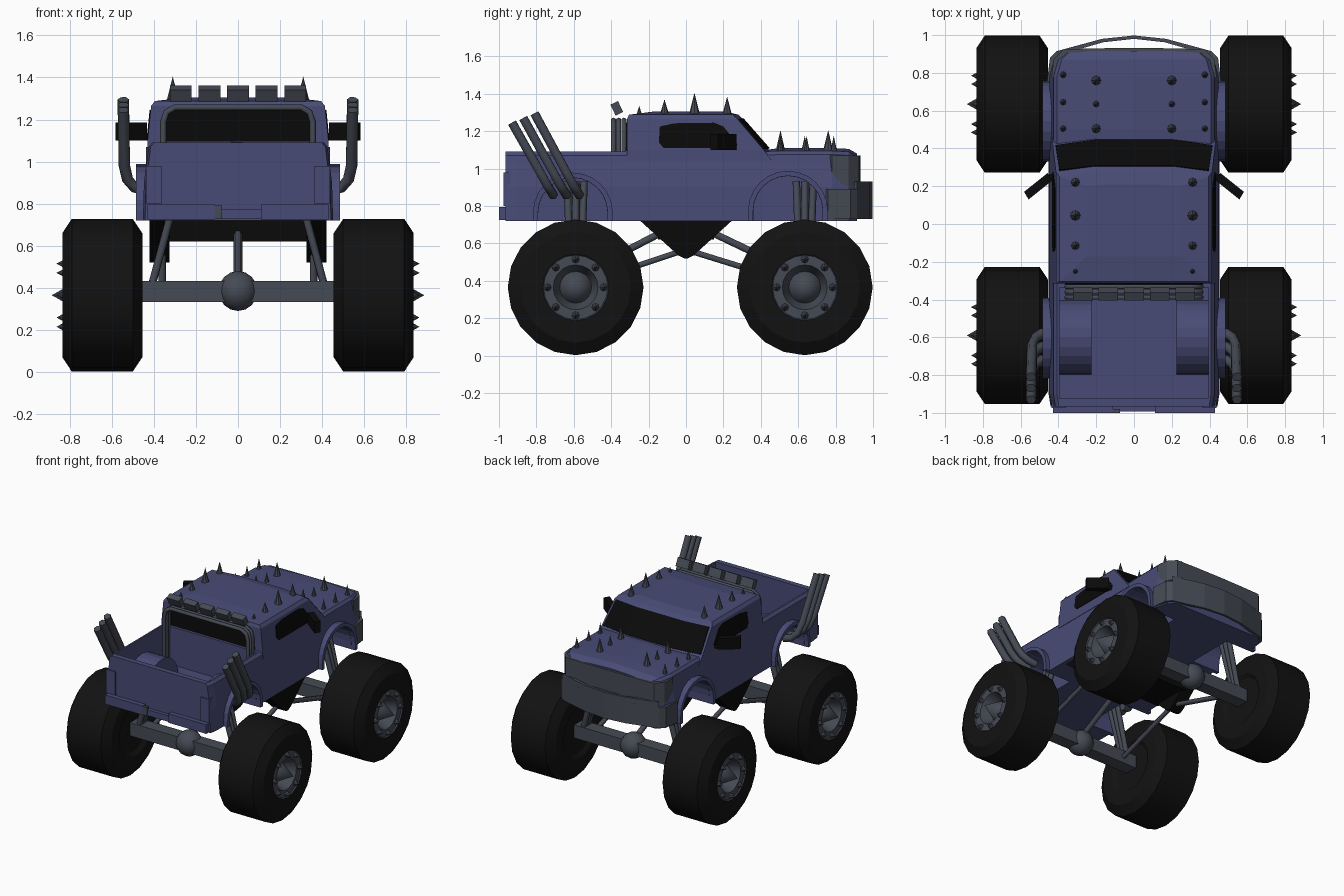
import bpy, bmesh, math
from math import pi, cos, sin
from mathutils import Matrix, Vector

if "Cube" in bpy.data.objects:
    bpy.data.objects.remove(bpy.data.objects["Cube"])


def material(name, rgb):
    m = bpy.data.materials.new(name)
    m.diffuse_color = (*rgb, 1)
    m.use_nodes = True
    m.node_tree.nodes["Principled BSDF"].inputs["Base Color"].default_value = m.diffuse_color
    return m


BLUE = material("dusty_blue_paint", (0.066, 0.071, 0.18))
GREY = material("steel_grey", (0.06, 0.068, 0.088))
TYRE = material("tyre_black", (0.006, 0.006, 0.006))
BLACK = material("glass_black", (0.003, 0.003, 0.003))


def finish(name, bm, *mats, smooth=None):
    bmesh.ops.remove_doubles(bm, verts=bm.verts, dist=1e-5)
    bmesh.ops.recalc_face_normals(bm, faces=bm.faces)
    me = bpy.data.meshes.new(name)
    bm.to_mesh(me)
    bm.free()
    ob = bpy.data.objects.new(name, me)
    bpy.context.collection.objects.link(ob)
    for m in mats:
        me.materials.append(m)
    if smooth:
        bpy.ops.object.select_all(action='DESELECT')
        ob.select_set(True)
        bpy.context.view_layer.objects.active = ob
        bpy.ops.object.shade_smooth_by_angle(angle=math.radians(smooth))
    return ob


def loft(name, rings, mat):
    bm = bmesh.new()
    vs = [[bm.verts.new(p) for p in r] for r in rings]
    n = len(vs[0])
    for a, b in zip(vs, vs[1:]):
        for i in range(n):
            bm.faces.new((a[i], a[(i + 1) % n], b[(i + 1) % n], b[i]))
    bm.faces.new(vs[0])
    bm.faces.new(vs[-1])
    return finish(name, bm, mat)


def prism(name, pts, axis, a, b, mat):
    """Extrude a 2D outline along x (pts are y,z) or z (pts are x,y)."""
    put = (lambda p, t: (t, p[0], p[1])) if axis == 'x' else (lambda p, t: (p[0], p[1], t))
    return loft(name, [[put(p, t) for p in pts] for t in (a, b)], mat)


def box(name, c, size, mat, tilt=0):
    bm = bmesh.new()
    bmesh.ops.create_cube(bm, size=1, matrix=Matrix.Translation(c) @ Matrix.Rotation(tilt, 4, 'X')
                          @ Matrix.Diagonal((*size, 1)))
    return finish(name, bm, mat)


def spike(name, base, r, h, rot=0):
    bm = bmesh.new()
    bmesh.ops.create_cone(bm, cap_ends=True, segments=8, radius1=r, radius2=0, depth=h,
                          matrix=Matrix.Translation(base) @ Matrix.Rotation(rot, 4, 'Y')
                          @ Matrix.Translation((0, 0, h / 2)))
    return finish(name, bm, GREY)


def tube(name, pts, r, mat=GREY):
    cu = bpy.data.curves.new(name, 'CURVE')
    cu.dimensions = '3D'
    cu.bevel_depth, cu.bevel_resolution, cu.use_fill_caps = r, 1, True
    sp = cu.splines.new('POLY')
    sp.points.add(len(pts) - 1)
    for q, p in zip(sp.points, pts):
        q.co = (*p, 1)
    cu.materials.append(mat)
    ob = bpy.data.objects.new(name, cu)
    bpy.context.collection.objects.link(ob)
    bpy.ops.object.select_all(action='DESELECT')
    ob.select_set(True)
    bpy.context.view_layer.objects.active = ob
    bpy.ops.object.convert(target='MESH')


def boolean(ob, other, op):
    m = ob.modifiers.new("cut", 'BOOLEAN')
    m.object, m.operation, m.solver = other, op, 'EXACT'
    bpy.context.view_layer.objects.active = ob
    bpy.ops.object.modifier_apply(modifier=m.name)
    bpy.data.objects.remove(other)


def arc(cy, cz, r, zb):
    mid = [(cy + r * cos(pi * i / 12), cz + r * sin(pi * i / 12)) for i in range(13)]
    return [(cy + r, zb)] + mid + [(cy - r, zb)]


def strip(name, half, t, z0, z1, mat):
    """Wrap-around band: half outline from the side to the middle, mirrored."""
    outer = half + [(-x, y) for x, y in half[-2::-1]]
    inner = [(x * (1 - t / 0.43), y - t) for x, y in outer]
    return prism(name, outer + inner[::-1], 'z', z0, z1, mat)


# Body shell: lofted along y
rings = []
for y, w, zt, camber in ((-0.965, .42, 1.09, 0), (-0.9, .43, 1.09, 0), (0.4, .43, 1.09, .005), (0.5, .43, 1.095, .015),
                         (0.78, .43, 1.095, .015), (0.87, .405, 1.09, .015), (0.915, .36, 1.065, .015)):
    h = [(w + .022, .72), (w + .017, .9), (w, 1.03), (w - .004, zt - .02), (w - .022, zt)]
    rings.append([(x, y, z) for x, z in h] + [(0, y, zt + camber)] + [(-x, y, z) for x, z in h[::-1]])
body = loft("truck_body", rings, BLUE)
boolean(body, box("bed_cutter", (0, -.63, 1.05), (.79, .59, .5), BLUE), 'DIFFERENCE')
ARCHES = ((-.605, .765), (.545, .775))
for s in (-1, 1):
    boolean(body, prism("wheel_well", arc(-.6, .77, .2, .75), 'x', s * .225, s * .42, BLUE), 'UNION')
    for cy, cz in ARCHES:
        boolean(body, prism("arch_cutter", arc(cy, cz, .185, .6), 'x', s * .24, s * .7, BLUE), 'DIFFERENCE')
        # Fender flare
        prism("fender_flare", arc(cy, cz, .213, .72) + arc(cy, cz, .186, .72)[::-1], 'x', s * .425, s * .485, BLUE)
    box("tail_light", (s * .4, -.955, .89), (.075, .04, .18), BLUE)
    box("rear_bumper_end", (s * .27, -.975, .76), (.32, .05, .07), BLUE)
box("rear_bumper_middle", (0, -.972, .75), (.24, .04, .045), BLUE)
box("hitch_plate", (-.1, -.99, .76), (.05, .02, .065), GREY)

# Cab
cab = []
for z, w, yb, yf, bow in ((1.04, .432, -.315, .46, .03), (1.1, .43, -.315, .415, .03), (1.265, .413, -.315, .275, .03),
                          (1.288, .395, -.305, .25, .03), (1.305, .25, -.17, .2, .01)):
    cab.append([(-w, yb, z), (w, yb, z), (w, yf, z), (w * .5, yf + bow, z), (-w * .5, yf + bow, z), (-w, yf, z)])
loft("cab", cab, BLUE)


# Windows as thin plates
def plate(name, pts, push):
    push = Vector(push)
    loft(name, [[Vector(p) for p in pts], [Vector(p) + push for p in pts]], BLACK)


for s in (-1, 1):
    outline = [(-.145, 1.14), (-.12, 1.11), (.26, 1.11), (.275, 1.13), (.2, 1.225), (.15, 1.245), (-.06, 1.242), (-.14, 1.225)]
    plate("side_window", [(s * (.43 - (z - 1.1) * .103 - .002), y, z) for y, z in outline], (s * .007, 0, 0))
    plate("windshield_side", [(s * .205, .441, 1.105), (s * .415, .412, 1.105), (s * .395, .281, 1.262),
                              (s * .205, .303, 1.262)], (0, .006, .005))
    # Door mirrors
    tube("mirror_arm", [(s * .42, .26, 1.11), (s * .47, .23, 1.12)], .014, BLACK)
    a, b, t = Vector((s * .445, .25, 0)), Vector((s * .57, .15, 0)), Vector((s * .012, .02, 0))
    loft("mirror", [[p + Vector((0, 0, z)) for p in (a + t, b + t, b - t, a - t)] for z in (1.1, 1.185)], BLACK)
plate("windshield_middle", [(-.207, .441, 1.105), (.207, .441, 1.105), (.207, .303, 1.262), (-.207, .303, 1.262)],
      (0, .006, .005))
plate("rear_window", [(-.365, -.314, 1.095), (.365, -.314, 1.095), (.35, -.314, 1.22), (.31, -.314, 1.247),
                      (-.31, -.314, 1.247), (-.35, -.314, 1.22)], (0, -.007, 0))

# Grille band and front bumper
strip("grille", [(.437, .78), (.425, .87), (.375, .925), (.2, .93), (0, .932)], .02, .91, 1.07, GREY)
strip("front_bumper", [(.46, .76), (.445, .88), (.41, .915), (.17, .98), (0, .998)], .018, .73, .89, GREY)
strip("bumper_top", [(.41, .915), (.35, .931), (.17, .98), (0, .998)], .018, .885, .93, GREY)

# Roll hoops and lamp bar
for y in (-.388, -.36, -.332):
    half = [(.355, .8), (.355, 1.19), (.34, 1.235), (.3, 1.258)]
    tube("roll_hoop", [(x, y, z) for x, z in half] + [(-x, y, z) for x, z in half[::-1]], .015)
for i in range(-2, 3):
    box("roof_lamp", (i * .136, -.37, 1.322), (.104, .045, .065), GREY, .45)

for s in (-1, 1):
    # Exhaust stacks
    for k in range(3):
        y = -.74 + .07 * k
        tube("exhaust_stack", [(s * .43, y + .03, .86), (s * .49, y + .02, .875), (s * .525, y - .005, .915),
                               (s * .54, y - .04, .98), (s * .545, -.93 + .06 * k, 1.245 + .025 * k)], .027)
    # Hood and roof spikes
    for x, y, r, h in ((.375, .79, .017, .07), (.375, .645, .016, .07), (.375, .505, .016, .07),
                       (.2, .76, .027, .1), (.2, .635, .018, .07), (.2, .505, .025, .1)):
        spike("hood_spike", (s * x, y, 1.095), r, h + .01)
    for y, r, tip in ((.22, .03, 1.385), (.045, .034, 1.405), (-.115, .03, 1.37), (-.25, .02, 1.335)):
        spike("roof_spike", (s * .31, y, 1.27), r, tip - 1.27)
    # Chassis side plates
    prism("chassis_plate", [(-.25, .725), (.25, .725), (.04, .535), (.01, .52), (-.01, .52), (-.04, .535)],
          'x', s * .325, s * .42, BLACK)
box("chassis_cross_beam", (0, 0, .67), (.7, .3, .1), BLACK)


# Wheel: revolved tyre and dished rim
def wheel(s, cy):
    prof = [(-.17, 0), (-.17, .17), (-.19, .2), (-.19, .295), (-.145, .363), (.145, .363), (.19, .295), (.188, .177),
            (.18, .172), (.18, .12), (.09, .085), (.24, 0)]
    n = 20
    bm = bmesh.new()
    vs = [[bm.verts.new((s * (.645 + x), cy + r * cos(2 * pi * i / n), .365 + r * sin(2 * pi * i / n)))
           for i in range(n)] for x, r in prof]
    for j in range(len(prof) - 1):
        for i in range(n):
            k = (i + 1) % n
            f = bm.faces.new((vs[j][i], vs[j][k], vs[j + 1][k], vs[j + 1][i]))
            f.material_index = int(j >= 7)
    finish("wheel", bm, TYRE, GREY, smooth=30)
    for i in range(8):
        a = i * pi / 4
        spike("wheel_spike", (s * .82, cy + .15 * cos(a), .365 + .15 * sin(a)), .023, .043, s * pi / 2)


# Axles, links and shocks
for cy in (-.59, .635):
    d = 1 if cy > 0 else -1
    box("axle", (0, cy, .383), (.94, .1, .1), GREY)
    bm = bmesh.new()
    bmesh.ops.create_uvsphere(bm, u_segments=14, v_segments=8, radius=.095,
                              matrix=Matrix.Translation((0, cy, .385)))
    finish("differential", bm, GREY, smooth=35)
    tube("upper_link", [(0, cy, .42), (0, d * .05, .7)], .022)
    for s in (-1, 1):
        wheel(s, cy)
        tube("lower_link", [(s * .36, cy, .37), (s * .36, d * .02, .56)], .018)
        for o in (-.045, 0, .045):
            tube("shock", [(s * .41, cy + o * .6, .41), (s * .27, cy + o, .93)], .02)
